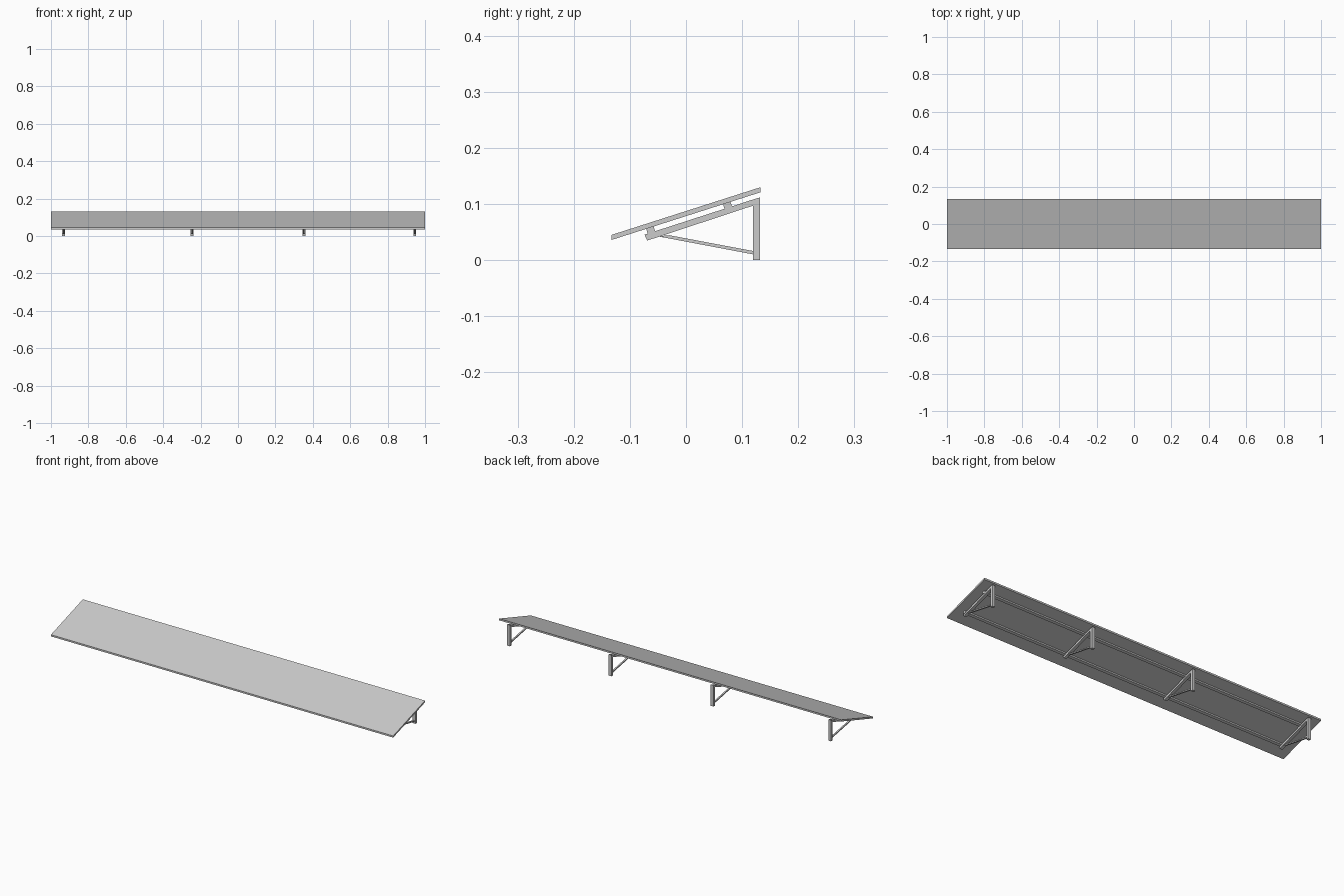
import bpy
from mathutils import Vector

cube = bpy.data.objects.get("Cube")
if cube:
    bpy.data.objects.remove(cube, do_unlink=True)


def make_material(name, value):
    mat = bpy.data.materials.new(name)
    mat.use_nodes = True
    color = (value, value, value, 1)
    mat.diffuse_color = color
    mat.node_tree.nodes["Principled BSDF"].inputs["Base Color"].default_value = color
    return mat


metal = make_material("light grey metal", 0.6)


def extrude(name, profile, x_min, x_max):
    """Extrude a (y, z) side profile along x."""
    n = len(profile)
    verts = [(x, y, z) for x in (x_min, x_max) for y, z in profile]
    faces = [tuple(reversed(range(n))), tuple(range(n, 2 * n))]
    faces += [(i, (i + 1) % n, n + (i + 1) % n, n + i) for i in range(n)]
    mesh = bpy.data.meshes.new(name)
    mesh.from_pydata(verts, [], faces)
    mesh.materials.append(metal)
    obj = bpy.data.objects.new(name, mesh)
    bpy.context.collection.objects.link(obj)
    return obj


SLOPE = 0.32


def sloped(y0, y1, z0, height):
    """Profile following the roof pitch, with z0 the underside at y0."""
    z1 = z0 + SLOPE * (y1 - y0)
    return [(y0, z0), (y1, z1), (y1, z1 + height), (y0, z0 + height)]


# Roof sheet
extrude("roof_panel", sloped(-0.133, 0.133, 0.036, 0.009), -1, 1)

# Lengthwise rails between roof and brackets, square to the pitch
along = Vector((1, SLOPE)).normalized()
up = Vector((-along.y, along.x))
for name, y in (("front_rail", -0.071), ("rear_rail", 0.066)):
    top = Vector((y, 0.036 + SLOPE * (y + 0.133)))
    corners = [top - up * 0.0105, top - up * 0.0105 + along * 0.014,
               top + along * 0.014, top]
    extrude(name, [tuple(c) for c in corners], -0.94, 0.955)

# Triangular wall brackets
HALF = 0.008
for i, x in enumerate((-0.932, -0.245, 0.352, 0.945), 1):
    extrude(f"post_{i}", [(0.119, 0), (0.132, 0), (0.132, 0.112), (0.119, 0.108)],
            x - HALF, x + HALF)
    extrude(f"rafter_{i}", [(-0.069, 0.035), (0.119, 0.097), (0.119, 0.108),
                            (-0.074, 0.0455)], x - HALF, x + HALF)
    extrude(f"brace_{i}", [(-0.05, 0.0425), (0.119, 0.0105), (0.119, 0.0165),
                           (-0.03, 0.0445)], x - 0.004, x + 0.004)
